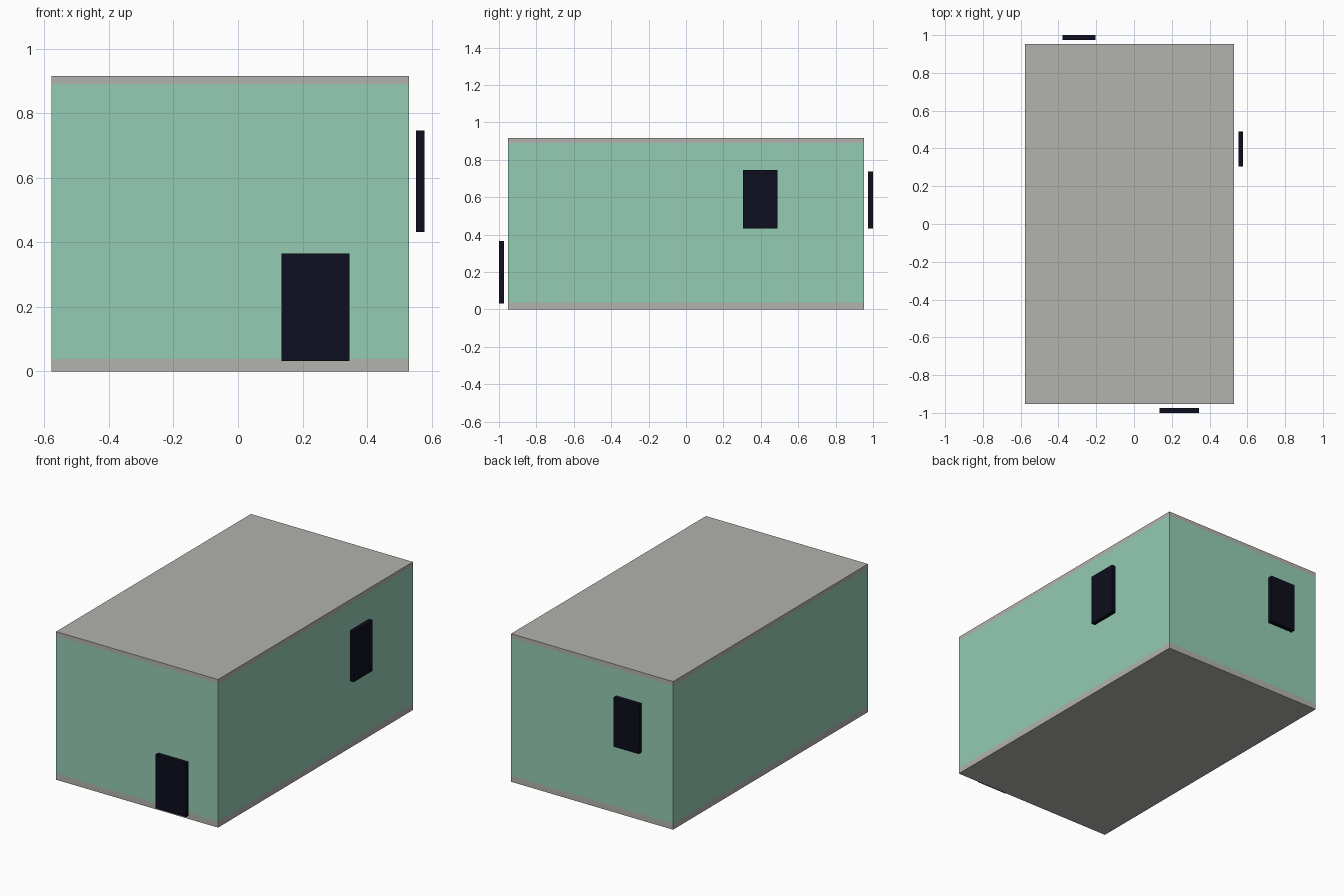
import bpy
import bmesh
from mathutils import Vector

cube = bpy.data.objects.get("Cube")
if cube:
    bpy.data.objects.remove(cube, do_unlink=True)


def material(name, rgb):
    mat = bpy.data.materials.new(name)
    mat.use_nodes = True
    color = (*rgb, 1)
    mat.diffuse_color = color
    mat.node_tree.nodes["Principled BSDF"].inputs["Base Color"].default_value = color
    return mat


def box(name, mat, x, y, z):
    """Box spanning the (low, high) range given for each axis."""
    low, high = (Vector(corner) for corner in zip(x, y, z))
    bm = bmesh.new()
    bmesh.ops.create_cube(bm, size=1)
    bmesh.ops.scale(bm, vec=high - low, verts=bm.verts)
    bmesh.ops.translate(bm, vec=(low + high) / 2, verts=bm.verts)
    mesh = bpy.data.meshes.new(name)
    bm.to_mesh(mesh)
    bm.free()
    mesh.materials.append(mat)
    obj = bpy.data.objects.new(name, mesh)
    bpy.context.collection.objects.link(obj)
    return obj


mint = material("mint green", (0.296, 0.604, 0.453))
concrete = material("concrete grey", (0.445, 0.445, 0.42))
dark = material("midnight blue", (0.004, 0.004, 0.013))

# Building: floor slab, walls and flat roof, all flush
width = (-0.578, 0.53)
depth = (-0.952, 0.952)
floor_top, roof_base, roof_top = 0.038, 0.89, 0.916
box("floor_slab", concrete, width, depth, (0, floor_top))
box("walls", mint, width, depth, (floor_top, roof_base))
box("roof_slab", concrete, width, depth, (roof_base, roof_top))

# Door and window panels, standing slightly clear of the walls
box("front_door", dark, (0.135, 0.345), (-1, -0.974), (0.033, 0.366))
box("left_window", dark, (0.552, 0.578), (0.304, 0.49), (0.432, 0.746))
box("back_window", dark, (-0.378, -0.204), (0.974, 1), (0.432, 0.737))
